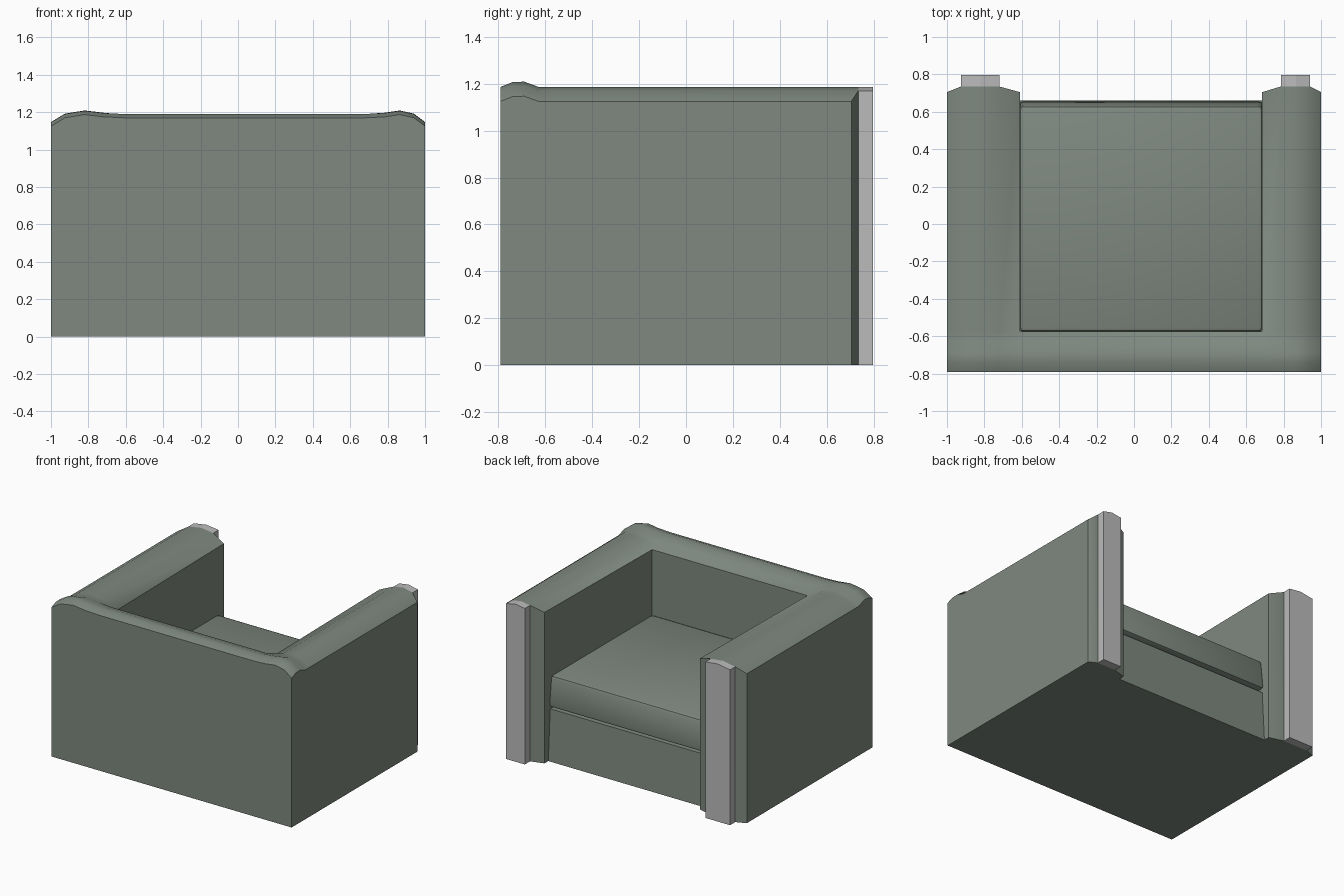
import bpy, bmesh, math

if "Cube" in bpy.data.objects:
    bpy.data.objects.remove(bpy.data.objects["Cube"])


def material(name, rgb):
    m = bpy.data.materials.new(name)
    m.diffuse_color = (*rgb, 1)
    m.use_nodes = True
    m.node_tree.nodes["Principled BSDF"].inputs["Base Color"].default_value = m.diffuse_color
    return m


GREEN = material("grey green fabric", (0.21, 0.25, 0.215))
GREY = material("light grey trim", (0.5, 0.5, 0.5))


def finish(name, bm, mat, angle=None):
    bmesh.ops.recalc_face_normals(bm, faces=bm.faces[:])
    me = bpy.data.meshes.new(name)
    bm.to_mesh(me)
    bm.free()
    me.materials.append(mat)
    ob = bpy.data.objects.new(name, me)
    bpy.context.collection.objects.link(ob)
    if angle:
        bpy.ops.object.select_all(action='DESELECT')
        ob.select_set(True)
        bpy.context.view_layer.objects.active = ob
        bpy.ops.object.shade_smooth_by_angle(angle=math.radians(angle))
    return ob


def prism(name, points, axis, a, b, mat, bevel=0):
    """Extrude a 2D outline along x or y from a to b."""
    bm = bmesh.new()

    def ring(t):
        return [bm.verts.new((t, p, q) if axis == 'x' else (p, t, q)) for p, q in points]

    r0, r1 = ring(a), ring(b)
    bm.faces.new(r0)
    bm.faces.new(r1)
    n = len(points)
    for i in range(n):
        bm.faces.new((r0[i], r0[(i + 1) % n], r1[(i + 1) % n], r1[i]))
    if bevel:
        bmesh.ops.bevel(bm, geom=bm.edges[:], offset=bevel, segments=2,
                        profile=0.5, affect='EDGES')
    return finish(name, bm, mat, 40 if bevel else None)


# U-shaped shell: padded arm profile across x, padded back profile along y
xs = [-1, -.925, -.82, -.72, -.61, .685, .785, .865, .94, 1]
arm_z = [1.125, 1.17, 1.187, 1.175, 1.137, 1.137, 1.175, 1.187, 1.17, 1.125]
ys = [-.79, -.74, -.69, -.63, -.575, .705]
rise = [0, .02, .022, 0, 0, 0]
back_z = [1.17, 1.19, 1.187, 1.167, 1.121, 1.137]
bm = bmesh.new()
grid = []
for j, y in enumerate(ys):
    row = []
    for i, x in enumerate(xs):
        z = back_z[j] if i in (4, 5) else arm_z[i] + rise[j]
        # arm fronts are chamfered at both sides
        front = .03 if j == 5 and i not in (0, 4, 5, 9) else 0
        row.append(bm.verts.new((x, y + front, z)))
    grid.append(row)
for j in range(len(ys) - 1):
    for i in range(len(xs) - 1):
        if i == 4 and j == 4:
            continue  # open space for the seat
        bm.faces.new((grid[j][i], grid[j][i + 1], grid[j + 1][i + 1], grid[j + 1][i]))
top = bm.faces[:]
ext = bmesh.ops.extrude_face_region(bm, geom=top, use_keep_orig=True)
for v in ext['geom']:
    if isinstance(v, bmesh.types.BMVert):
        v.co.z = 0
finish("arms_and_back", bm, GREEN, 40)

# Seat base with a slightly raked front, and a thin recess under the cushion
prism("seat_base", [(-.58, 0), (.66, 0), (.637, .385), (-.58, .385)], 'x', -.612, .687, GREEN)
prism("seat_recess", [(-.58, .38), (.6, .38), (.6, .43), (-.58, .43)], 'x', -.6, .675, GREEN)

# Cushion with rounded edges
prism("seat_cushion", [(-.577, .405), (.658, .405), (.632, .635), (-.577, .635)],
      'x', -.612, .687, GREEN, bevel=.022)

# Light trim posts on the arm fronts
for name, ids in (("left_trim_post", (1, 2, 3)), ("right_trim_post", (6, 7, 8))):
    outline = [(xs[i], arm_z[i]) for i in ids]
    outline += [(xs[ids[2]], 0), (xs[ids[0]], 0)]
    prism(name, outline, 'y', .735, .797, GREY)
